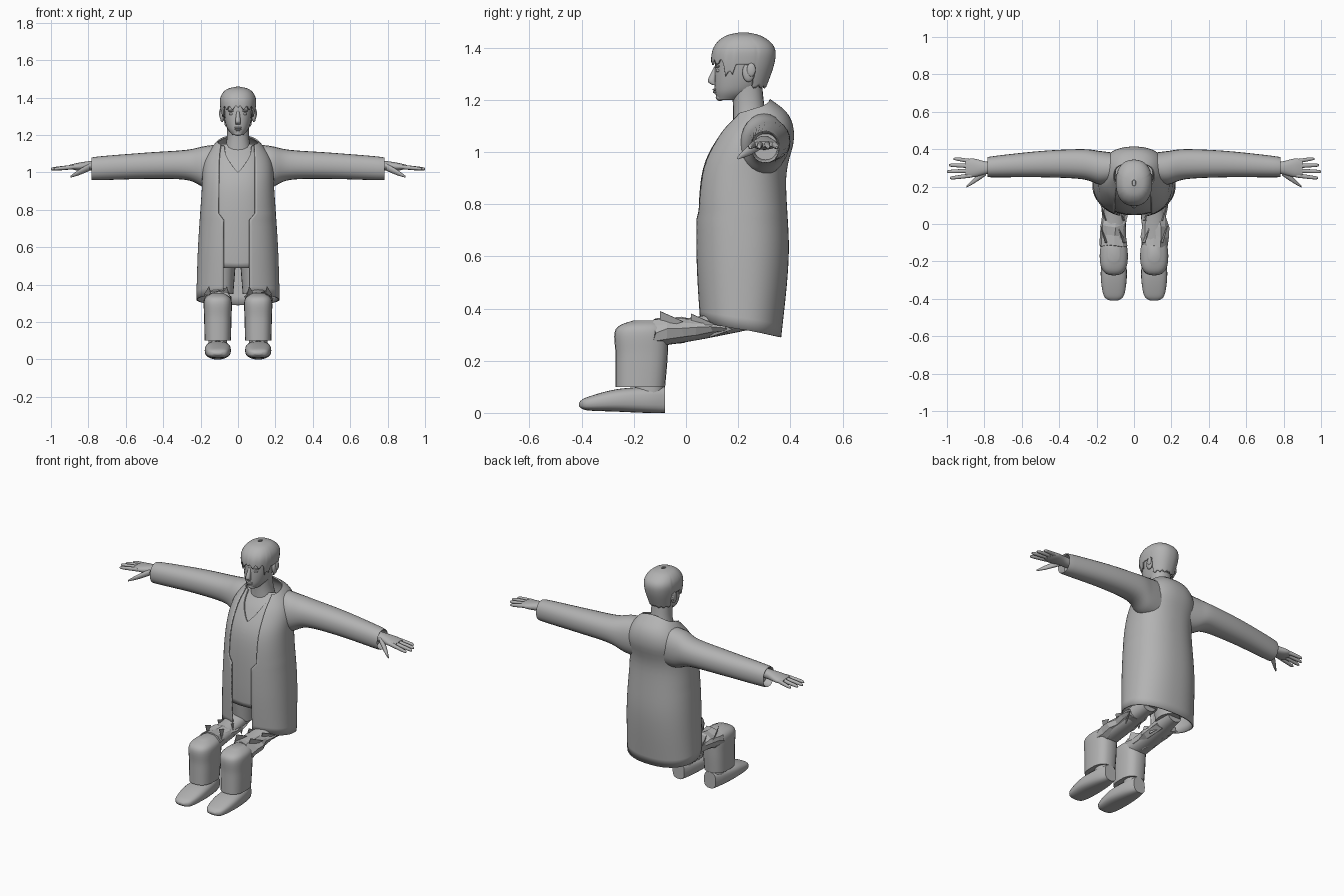
import bpy, bmesh, math, random
from math import sin, cos, pi

random.seed(4)
if "Cube" in bpy.data.objects:
    bpy.data.objects.remove(bpy.data.objects["Cube"])

shade = (.45, .45, .45, 1)
grey = bpy.data.materials.new("plain grey")
grey.use_nodes = True
grey.diffuse_color = shade
grey.node_tree.nodes["Principled BSDF"].inputs["Base Color"].default_value = shade


def finish(name, bm, thickness=0, smooth=True):
    bmesh.ops.recalc_face_normals(bm, faces=bm.faces)
    for face in bm.faces:
        face.smooth = smooth
    for edge in bm.edges:
        edge.smooth = edge.calc_face_angle(0) < 1
    mesh = bpy.data.meshes.new(name)
    bm.to_mesh(mesh)
    bm.free()
    mesh.materials.append(grey)
    obj = bpy.data.objects.new(name, mesh)
    bpy.context.collection.objects.link(obj)
    if thickness:
        solid = obj.modifiers.new("thickness", 'SOLIDIFY')
        solid.thickness, solid.offset = thickness, 0


def power(value, square):
    return math.copysign(abs(value) ** (2 / square), value)


def smoothed(points, steps=6):
    """Resample a list of points along a smooth curve through them."""
    ends = [points[0], *points, points[-1]]
    result = []
    for before, start, end, after in zip(ends, ends[1:], ends[2:], ends[3:]):
        for step in range(steps):
            t = step / steps
            result.append([
                b + t * (c - a + t * (2 * a - 5 * b + 4 * c - d + t * (3 * (b - c) + d - a))) / 2
                if t else b for a, b, c, d in zip(before, start, end, after)])
    # Halve the tangent so that the curve eases through each point
    return result + [list(points[-1])]


def skin_grid(bm, rows, closed):
    count = len(rows[0])
    for low, high in zip(rows, rows[1:]):
        for i in range(count if closed else count - 1):
            j = (i + 1) % count
            bm.faces.new((low[i], low[j], high[j], high[i]))


def loft(name, axis, rings, side=1, count=24, square=2.2, jitter=0):
    """Rings hold a centre and two radii in the plane across the axis."""
    bm = bmesh.new()
    u, v = [k for k in range(3) if k != axis]
    rows = []
    for ring in rings if jitter else smoothed(rings):
        row = []
        for i in range(count):
            angle = 2 * pi * i / count
            p = list(ring[:3])
            p[u] += ring[3] * power(cos(angle), square)
            p[v] += ring[4] * power(sin(angle), square)
            x, y, z = [c + random.uniform(-jitter, jitter) for c in p]
            row.append(bm.verts.new((x * side, y, z)))
        rows.append(row)
    skin_grid(bm, rows, True)
    bm.faces.new(rows[0])
    bm.faces.new(rows[-1])
    finish(name, bm, smooth=not jitter)


def at(profile, z):
    z = min(max(z, profile[0][0]), profile[-1][0])
    for low, high in zip(profile, profile[1:]):
        if z <= high[0]:
            t = (z - low[0]) / (high[0] - low[0])
            return [a + (b - a) * t for a, b in zip(low, high)][1:]


def shell(name, profile, bottom, top, inset=0, gap=None, reach=pi, rows=30, columns=72):
    """Sheet wrapped around a profile of height, half width, front and back.
    Angle zero is the front; gap gives the half width of a front opening."""
    square = 2.3
    bm = bmesh.new()
    grid = []
    for r in range(rows + 1):
        rise = sin(r / rows * pi / 2)
        row = []
        for c in range(columns + 1):
            t = c / columns * 2 - 1
            angle = reach * t
            if gap:
                z = bottom(0) + (top(0) - bottom(0)) * rise
                start = math.asin(min(.97, gap(z) / at(profile, z)[0]) ** (square / 2))
                angle = math.copysign(start + (reach - start) * abs(t), t)
            z = bottom(angle) + (top(angle) - bottom(angle)) * rise
            width, front, back = at(profile, z)
            depth = (back - front) / 2 - inset
            row.append(bm.verts.new(((width - inset) * power(sin(angle), square),
                                     (front + back) / 2 - depth * power(cos(angle), square), z)))
        # An open front leaves the middle column bridged by nothing
        grid.append(row)
    if gap:
        half = columns // 2
        skin_grid(bm, [row[:half] for row in grid], False)
        skin_grid(bm, [row[half:] for row in grid], False)
        bmesh.ops.delete(bm, geom=[v for v in bm.verts if not v.link_faces], context='VERTS')
    else:
        skin_grid(bm, grid, False)
    bmesh.ops.remove_doubles(bm, verts=bm.verts, dist=.0004)
    finish(name, bm, thickness=.008)


def blob(name, location, size):
    bm = bmesh.new()
    bmesh.ops.create_uvsphere(bm, u_segments=16, v_segments=10, radius=1)
    for vert in bm.verts:
        vert.co = [c * s + l for c, s, l in zip(vert.co, size, location)]
    finish(name, bm)


# Long open coat, shirt and bare chest share one body profile
body = smoothed([(.28, .22, .06, .36), (.6, .21, .04, .39), (.9, .19, .05, .38),
                 (1.05, .18, .11, .41), (1.14, .13, .18, .39), (1.2, .07, .22, .32)])
shell("coat", body, lambda a: .32 + .03 * cos(a), lambda a: 1.17 - .03 * cos(a),
      gap=lambda z: .06 if z < .75 else .09)
shell("shirt", body, lambda a: .49, lambda a: min(1.14, 1 + abs(sin(a)) / 4), inset=.012, reach=pi / 2)
shell("chest", body, lambda a: .94, lambda a: 1.15, inset=.022, reach=pi / 2)

# Neck and head
loft("neck", 2, [(0, .25, 1.08, .08, .07), (0, .24, 1.18, .06, .06), (0, .23, 1.28, .06, .06)])
head = [(1.2, .03, .12, .2), (1.24, .06, .11, .28), (1.32, .08, .11, .32),
        (1.4, .08, .12, .32), (1.44, .03, .18, .26)]
loft("head", 2, [(0, (front + back) / 2, z, width, (back - front) / 2) for z, width, front, back in head])
loft("nose", 2, [(0, .12, 1.33, .007, .01), (0, .1, 1.275, .014, .016), (0, .11, 1.257, .012, .01)])
blob("upper_lip", (0, .112, 1.239), (.022, .01, .005))
blob("lower_lip", (0, .113, 1.23), (.018, .01, .006))
blob("chin", (0, .13, 1.21), (.024, .016, .015))

# Hair with a ragged fringe, cut above the ears and low at the nape
hair = smoothed([(1.24, .07, .11, .3), (1.34, .09, .1, .335), (1.4, .09, .11, .335),
                 (1.44, .06, .15, .29), (1.455, .005, .21, .23)])


def hairline(angle):
    angle = abs(angle)
    ragged = sin(angle * 17) / 90
    if angle < 1:
        return 1.345 + ragged
    if angle < 1.35:
        return 1.3 + ragged
    return 1.335 if angle < 1.95 else 1.25 + ragged / 2


shell("hair", hair, hairline, lambda a: 1.454)

for side, word in ((1, "left_"), (-1, "right_")):
    # Face details
    blob(word + "eye", (side * .034, .125, 1.312), (.014, .01, .007))
    blob(word + "brow", (side * .035, .122, 1.328), (.02, .01, .005))
    blob(word + "ear", (side * .085, .24, 1.305), (.012, .024, .037))
    blob(word + "ear_rim", (side * .094, .25, 1.315), (.007, .017, .026))

    # Sleeve, turned in at the cuff
    loft(word + "sleeve", 0, [(.1, .3, 1.03, .08, .12), (.18, .3, 1.03, .09, .11), (.28, .32, 1.04, .08, .08),
                              (.5, .32, 1.035, .07, .07), (.77, .305, 1.02, .055, .062),
                              (.74, .305, 1.02, .045, .05)], side)

    # Hand with four fingers and a lowered thumb
    loft(word + "palm", 0, [(.73, .3, 1.035, .03, .027), (.79, .3, 1.035, .034, .026),
                            (.86, .3, 1.03, .05, .02), (.9, .3, 1.03, .044, .01)], side)
    for k, (finger, tip) in enumerate(zip(("index", "middle", "ring", "little"), (.985, 1, .99, .965))):
        root = .26 + k / 40
        spread = (k - 1.5) / 120
        loft(word + finger + "_finger", 0, [(.87, root, 1.03, .012, .012),
                                            (tip - .02, root + spread, 1.02, .009, .009),
                                            (tip, root + spread, 1.017, .004, .004)], side)
    loft(word + "thumb", 0, [(.79, .28, 1.03, .02, .02), (.85, .235, 1, .015, .015),
                             (.895, .2, .977, .005, .005)], side)

    # Hip, thigh and trouser leg
    loft(word + "hip", 2, [(.085, .2, .35, .06, .08), (.09, .2, .54, .08, .11)], side)
    loft(word + "thigh", 1, [(.095, .25, .37, .05, .05), (.105, .05, .325, .06, .045),
                             (.108, -.14, .3, .068, .05)], side)
    loft(word + "trouser_leg", 2, [(.108, -.175, .1, .07, .095), (.108, -.17, .22, .073, .1),
                                   (.108, -.17, .32, .072, .1), (.108, -.15, .355, .03, .05)],
         side, square=2.6)

    # Torn cloth and loose shards around the thigh
    loft(word + "torn_cloth", 1, [(.11, k / 18 - .12, .31 + k / 250, .07, .052 - k / 200) for k in range(6)],
         side, count=11, jitter=.01)
    bm = bmesh.new()
    for y, z in ((-.1, .39), (.02, .38), (.09, .36)):
        for x in (.06, .155):
            corners = (x, y, z), (x + .025, y + .09, z - .04), (x - .02, y, z - .07)
            bm.faces.new([bm.verts.new((side * a, b, c)) for a, b, c in corners])
    finish(word + "cloth_shards", bm, thickness=.003, smooth=False)

    # Ankle and shoe
    loft(word + "ankle", 2, [(.108, -.14, .06, .05, .055), (.108, -.14, .15, .05, .055)], side)
    shoe = [(-.41, .02, .025, .04), (-.38, .055, .01, .06), (-.27, .07, .005, .09),
            (-.15, .058, 0, .1), (-.08, .04, 0, .1)]
    loft(word + "shoe", 1, [(.108, y, (low + high) / 2, width, (high - low) / 2)
                            for y, width, low, high in shoe], side, square=2.8)
